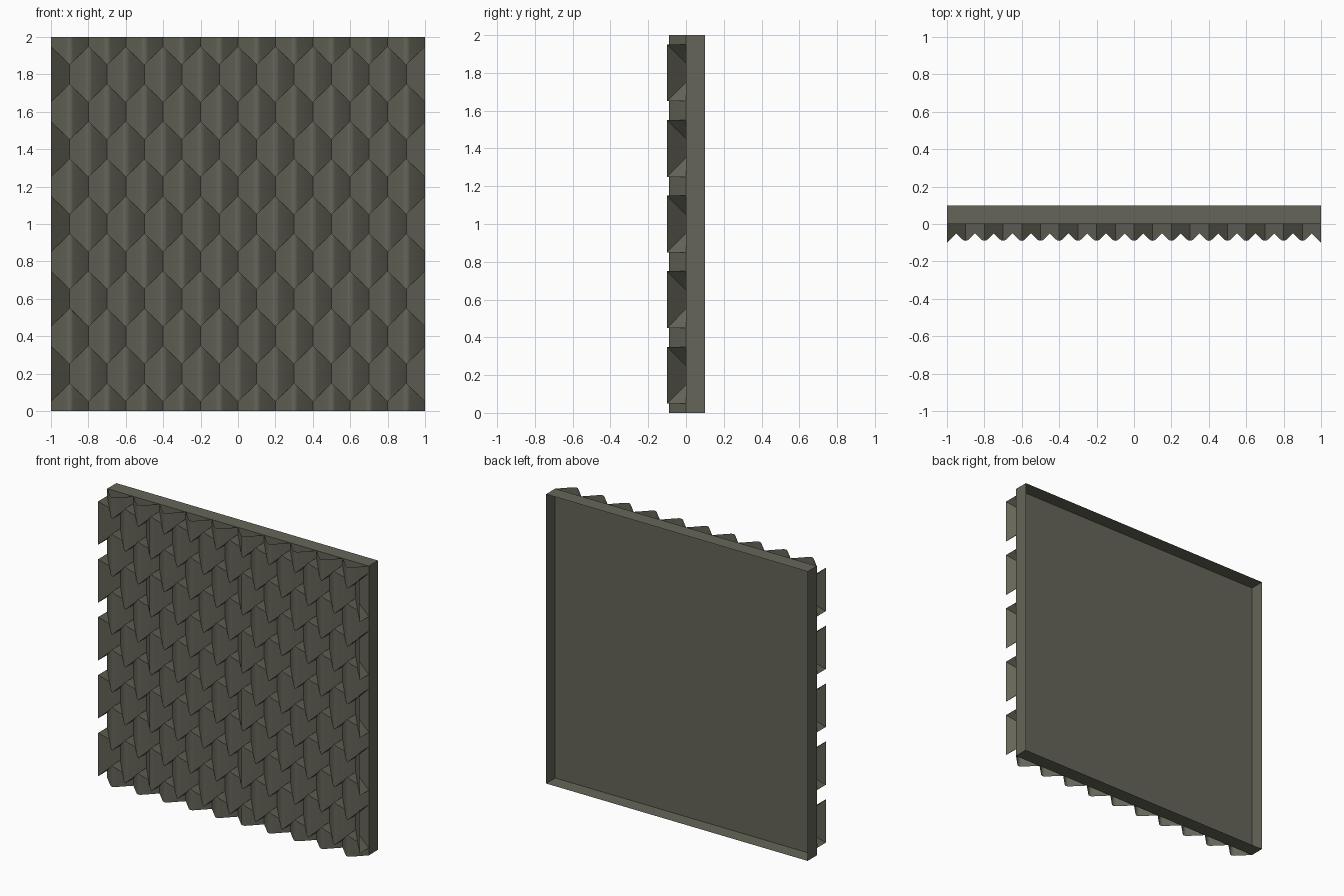
import bpy, bmesh, math

if "Cube" in bpy.data.objects:
    bpy.data.objects.remove(bpy.data.objects["Cube"])

mat = bpy.data.materials.new("dark_olive")
mat.diffuse_color = (0.13, 0.13, 0.10, 1)
mat.use_nodes = True
mat.node_tree.nodes["Principled BSDF"].inputs["Base Color"].default_value = mat.diffuse_color

W = 0.1      # half width and depth of a scale
R = 0.025    # rounding radius of the ridge


def finish(name, bm, smooth=False):
    mesh = bpy.data.meshes.new(name)
    bm.to_mesh(mesh)
    bm.free()
    mesh.materials.append(mat)
    ob = bpy.data.objects.new(name, mesh)
    bpy.context.collection.objects.link(ob)
    if smooth:
        bpy.ops.object.select_all(action='DESELECT')
        ob.select_set(True)
        bpy.context.view_layer.objects.active = ob
        bpy.ops.object.shade_smooth_by_angle(angle=math.radians(35))
    return ob


# Roof-shaped profile (x, depth) with a rounded ridge
arc = [math.radians(a) for a in (-45, -22.5, 0, 22.5, 45)]
centre = W - R * math.sqrt(2)
ROUND = [(-W, 0)] + [(R * math.sin(a), centre + R * math.cos(a)) for a in arc] + [(W, 0)]


def scale(bm, cx, cz):
    """Hexagonal hollow scale: ridged front plus end walls, trimmed to the panel."""
    prof = ROUND
    if cx < -0.99:
        prof = [(0, W), (W, 0)]
    elif cx > 0.99:
        prof = [(-W, 0), (0, W)]
    front, back = [], []
    for x, d in prof:
        h = 0.15 - abs(x)
        zs = max(0, cz - h), min(2, cz + h)
        front.append([bm.verts.new((cx + x, -d, z)) for z in zs])
        back.append([bm.verts.new((cx + x, 0, z)) if d else v
                     for z, v in zip(zs, front[-1])])
    for i in range(len(prof) - 1):
        f, g, b, c = front[i], front[i + 1], back[i], back[i + 1]
        bm.faces.new((f[0], g[0], g[1], f[1]))
        if cz > 0.01:                      # lower end wall
            bm.faces.new(list(dict.fromkeys((f[0], b[0], c[0], g[0]))))
        if cz < 1.99:                      # upper end wall
            bm.faces.new(list(dict.fromkeys((f[1], g[1], c[1], b[1]))))


# Staggered rows of scales
bm = bmesh.new()
for row in range(11):
    if row % 2:
        xs = [-1 + 0.2 * k for k in range(11)]
    else:
        xs = [-0.9 + 0.2 * k for k in range(10)]
    for x in xs:
        scale(bm, x, 0.2 * row)
finish("scales", bm, smooth=True)

# Backing panel: shallow tray, open at the back
bm = bmesh.new()
bmesh.ops.create_cube(bm, size=1)
for v in bm.verts:
    v.co = (v.co.x * 2, v.co.y * 0.1 + 0.05, v.co.z * 2 + 1)
bm.normal_update()
bmesh.ops.delete(bm, geom=[f for f in bm.faces if f.normal.y > 0.9], context='FACES')
finish("backing_panel", bm)
